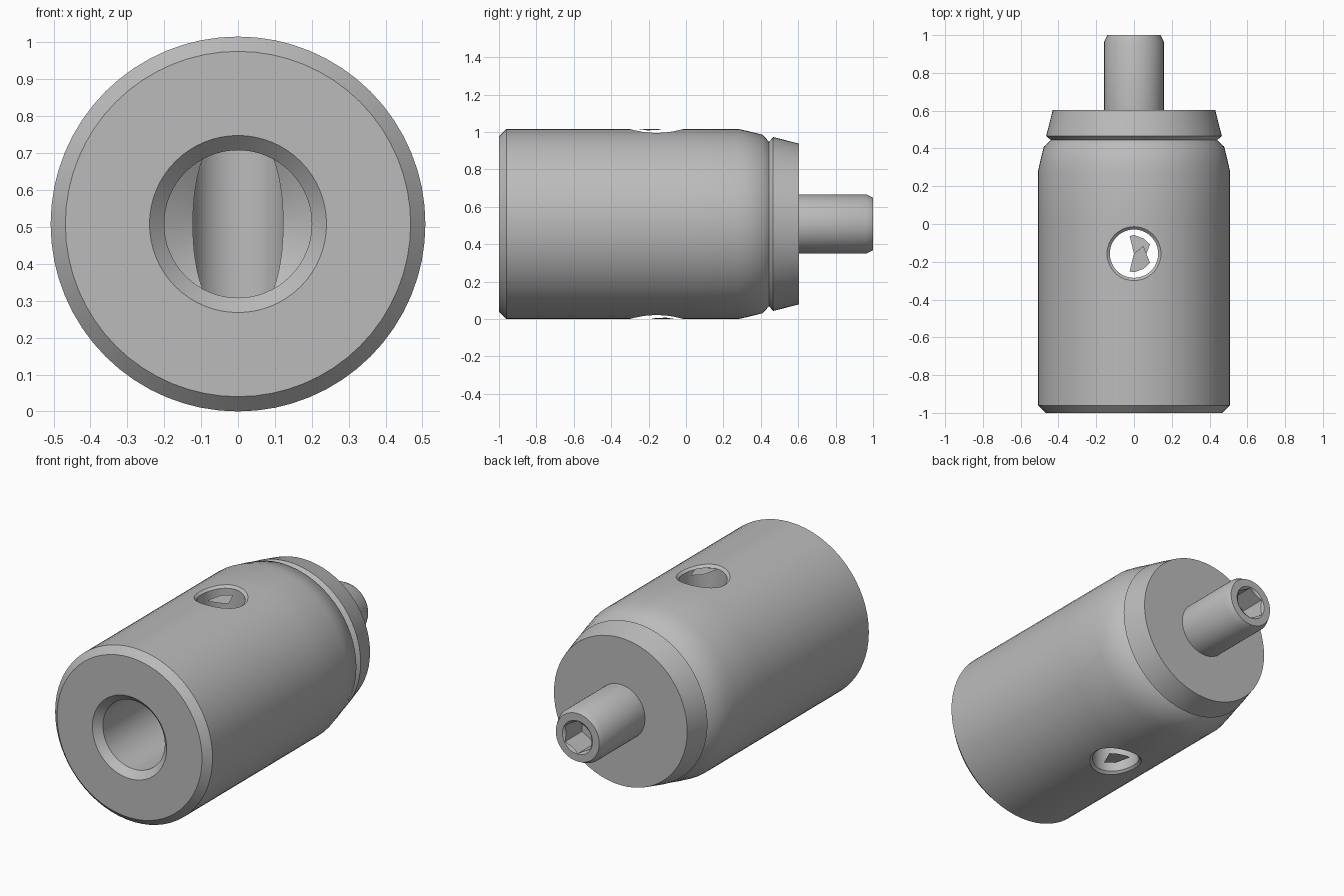
import bpy, bmesh, math

if "Cube" in bpy.data.objects:
    bpy.data.objects.remove(bpy.data.objects["Cube"])

R = 0.508            # main radius, also the height of the axis
SEG = 64
HOLE_Y = -0.157      # centre of the cross hole

steel = bpy.data.materials.new("steel grey")
steel.use_nodes = True
grey = (0.5, 0.5, 0.5, 1)
steel.diffuse_color = grey
steel.node_tree.nodes["Principled BSDF"].inputs["Base Color"].default_value = grey


def make_object(name, bm):
    bmesh.ops.remove_doubles(bm, verts=bm.verts, dist=1e-5)
    bmesh.ops.recalc_face_normals(bm, faces=bm.faces)
    mesh = bpy.data.meshes.new(name)
    bm.to_mesh(mesh)
    bm.free()
    mesh.materials.append(steel)
    obj = bpy.data.objects.new(name, mesh)
    bpy.context.collection.objects.link(obj)
    return obj


def lathe(name, profile):
    """Turn (radius, y) points around the long axis."""
    bm = bmesh.new()
    verts = [bm.verts.new((0, y, R + r)) for r, y in profile]
    edges = [bm.edges.new(pair) for pair in zip(verts, verts[1:])]
    bmesh.ops.spin(bm, geom=verts + edges, cent=(0, 0, R), axis=(0, 1, 0),
                   angle=math.tau, steps=SEG, use_merge=False)
    bmesh.ops.remove_doubles(bm, verts=bm.verts, dist=1e-5)
    return make_object(name, bm)


def loft(name, rings):
    """Skin matching rings of points and cap both ends."""
    bm = bmesh.new()
    loops = [[bm.verts.new(p) for p in ring] for ring in rings]
    for a, b in zip(loops, loops[1:]):
        for i in range(len(a)):
            j = (i + 1) % len(a)
            bm.faces.new((a[i], a[j], b[j], b[i]))
    bm.faces.new(loops[0])
    bm.faces.new(loops[-1])
    return make_object(name, bm)


def cut(obj, cutter):
    mod = obj.modifiers.new("cut", 'BOOLEAN')
    mod.operation = 'DIFFERENCE'
    mod.solver = 'EXACT'
    mod.object = cutter
    bpy.ops.object.select_all(action='DESELECT')
    bpy.context.view_layer.objects.active = obj
    obj.select_set(True)
    bpy.ops.object.modifier_apply(modifier=mod.name)
    bpy.data.objects.remove(cutter)


def hole_ring(radius, side, lift):
    """Ring of the cross hole that follows the curved outer surface."""
    ring = []
    for i in range(48):
        a = math.tau * i / 48
        x = radius * math.cos(a)
        z = math.sqrt(R * R - x * x) + lift
        ring.append((x, HOLE_Y + radius * math.sin(a), R + side * z))
    return ring


def hex_ring(radius, y):
    return [(radius * math.sin(math.tau * i / 6), y,
             R + radius * math.cos(math.tau * i / 6)) for i in range(6)]


# Turned body: blind bore with drill point, chamfers, taper, groove, collar, pin
body = lathe("turned_body", [
    (0, -0.121), (0.2, -0.241), (0.2, -0.34), (0.2, -0.96), (0.24, -1),
    (0.468, -1), (R, -0.96), (R, -0.34), (R, 0.03), (R, 0.28),
    (0.497, 0.33), (0.477, 0.41), (0.44, 0.444), (0.465, 0.466),
    (0.43, 0.603), (0.158, 0.603), (0.158, 0.965), (0.14, 1),
    (0.097, 1), (0.08, 0.988), (0, 0.988)])

# Cross hole with a small chamfer at both mouths
cut(body, loft("hole_cutter", [
    hole_ring(0.155, 1, 0.012), hole_ring(0.128, 1, -0.015),
    hole_ring(0.128, -1, -0.015), hole_ring(0.155, -1, 0.012)]))

# Hexagonal socket in the pin end
cut(body, loft("socket_cutter", [hex_ring(0.095, 0.84), hex_ring(0.095, 1.05)]))

bpy.ops.object.shade_smooth_by_angle(angle=math.radians(35))
